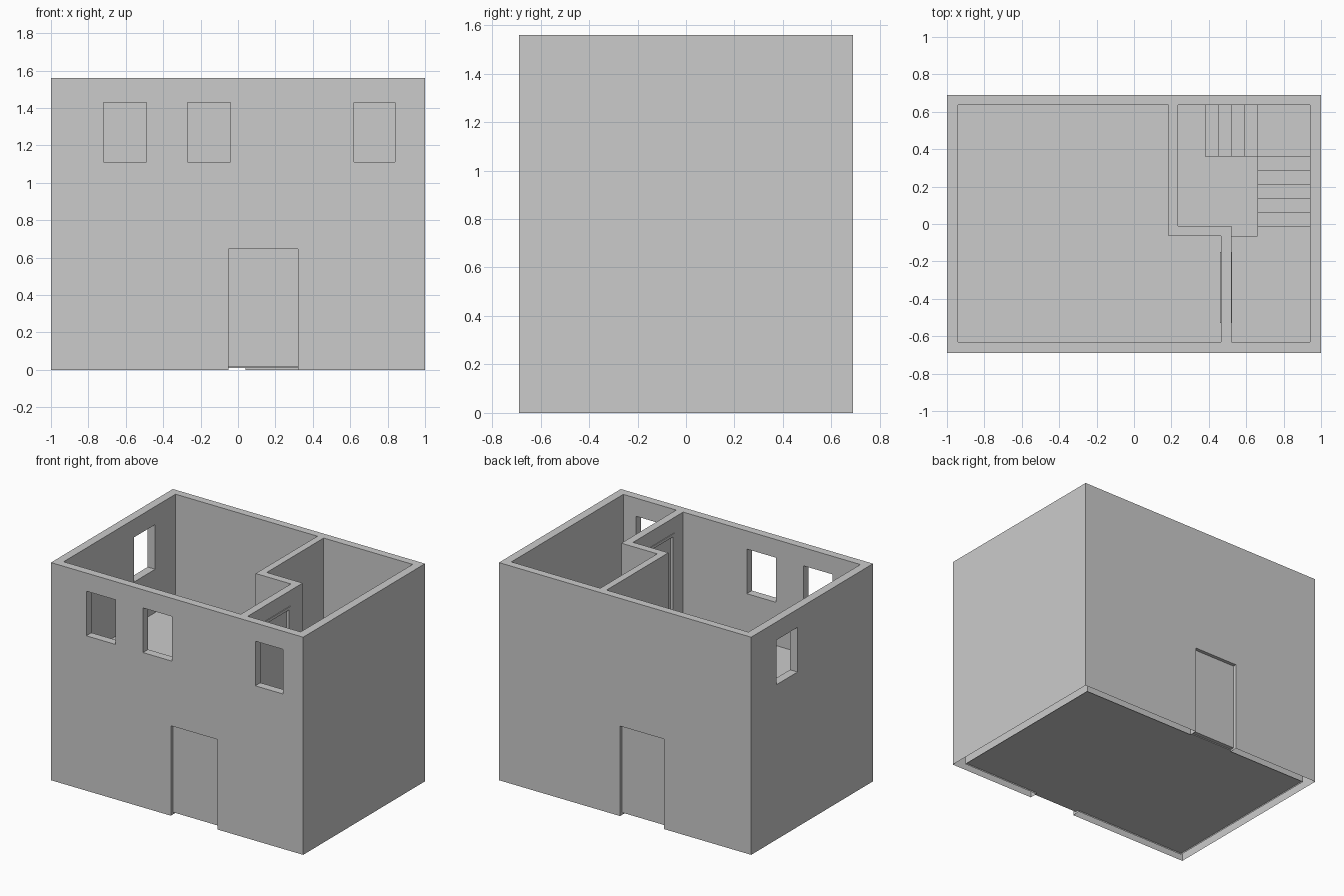
import bpy, bmesh

if "Cube" in bpy.data.objects:
    bpy.data.objects.remove(bpy.data.objects["Cube"])


def prism(name, pts, z0, z1):
    """Extrude an anticlockwise plan outline from z0 to z1."""
    bm = bmesh.new()
    base = bm.faces.new([bm.verts.new((x, y, z0)) for x, y in pts])
    ext = bmesh.ops.extrude_face_region(bm, geom=[base], use_keep_orig=True)
    for v in ext["geom"]:
        if isinstance(v, bmesh.types.BMVert):
            v.co.z = z1
    bmesh.ops.recalc_face_normals(bm, faces=bm.faces)
    me = bpy.data.meshes.new(name)
    bm.to_mesh(me)
    bm.free()
    ob = bpy.data.objects.new(name, me)
    bpy.context.collection.objects.link(ob)
    return ob


def box(name, x0, x1, y0, y1, z0, z1):
    return prism(name, [(x0, y0), (x1, y0), (x1, y1), (x0, y1)], z0, z1)


W, D, H = 1.0, 0.69, 1.56          # outer half width, half depth, height
X, YF, YB = 0.94, -0.632, 0.635    # inner wall faces
G, C, F = 0.02, 0.76, 0.80         # ground floor, ceiling, upper floor
DOOR_TOP, WIN0, WIN1 = 0.645, 1.11, 1.43

# Solid block, hollowed into rooms; the upper floor slab is what remains
walls = box("walls", -W, W, -D, D, 0, H)
cutters = [
    box("ground_room_cut", -X, X, YF, YB, -0.1, C),
    prism("left_room_cut", [(-X, YF), (0.465, YF), (0.465, -0.065),
                            (0.185, -0.065), (0.185, YB), (-X, YB)], F, 1.7),
    prism("landing_room_cut", [(0.52, YF), (X, YF), (X, YB), (0.235, YB),
                               (0.235, -0.01), (0.52, -0.01)], F, 1.7),
    prism("stairwell_cut", [(0.235, -0.01), (0.52, -0.01), (0.52, -0.065),
                            (0.66, -0.065), (0.66, -0.01), (X, -0.01),
                            (X, YB), (0.235, YB)], C - 0.04, F + 0.04),
    box("left_window_cut", -1.1, -0.9, 0.165, 0.405, WIN0, WIN1),
    box("front_door_cut", -0.05, 0.32, -0.8, -0.6, -0.1, DOOR_TOP),
    box("back_door_cut", -0.31, 0.04, 0.6, 0.8, -0.1, DOOR_TOP),
    box("inner_door_cut", 0.44, 0.55, -0.53, -0.15, F, 1.45),
]
for x0, x1 in ((-0.72, -0.49), (-0.27, -0.04), (0.62, 0.84)):
    cutters.append(box("front_window_cut", x0, x1, -0.8, -0.6, WIN0, WIN1))

for c in cutters:
    m = walls.modifiers.new(c.name, "BOOLEAN")
    m.operation, m.solver, m.object = "DIFFERENCE", "EXACT", c
bpy.context.view_layer.update()
dg = bpy.context.evaluated_depsgraph_get()
cut_mesh = bpy.data.meshes.new_from_object(walls.evaluated_get(dg))
walls.modifiers.clear()
walls.data = cut_mesh
for c in cutters:
    bpy.data.objects.remove(c)

# The wall shells are open underneath
bm = bmesh.new()
bm.from_mesh(cut_mesh)
under = [f for f in bm.faces if all(abs(v.co.z) < 1e-4 for v in f.verts)]
bmesh.ops.delete(bm, geom=under, context="FACES")
bm.to_mesh(cut_mesh)
bm.free()

# Ground floor slab and recessed outer doors
box("ground_floor", -X, X, YF, YB, 0.01, G)
box("front_door", -0.05, 0.32, -0.665, -0.635, 0.015, DOOR_TOP)
box("back_door", -0.31, 0.04, 0.637, 0.665, 0.015, DOOR_TOP)

# Inner door with a slightly proud frame
box("inner_door", 0.48, 0.505, -0.51, -0.17, F, 1.43)
box("inner_door_jamb", 0.46, 0.525, -0.53, -0.51, F, 1.45)
box("inner_door_jamb", 0.46, 0.525, -0.17, -0.15, F, 1.45)
box("inner_door_head", 0.46, 0.525, -0.51, -0.17, 1.43, 1.45)

# Stairs: four treads along the back wall, corner landing, five towards the front
rise = (F - G) / 11
for i in range(4):
    x = 0.38 + 0.07 * i
    box("lower_step", x, x + 0.07, 0.36, YB, G, G + rise * (i + 1))
box("stair_landing", 0.66, X, 0.36, YB, G, G + rise * 5)
for i in range(5):
    y = 0.36 - 0.074 * i
    box("upper_step", 0.66, X, y - 0.074, y, G, G + rise * (i + 6))
